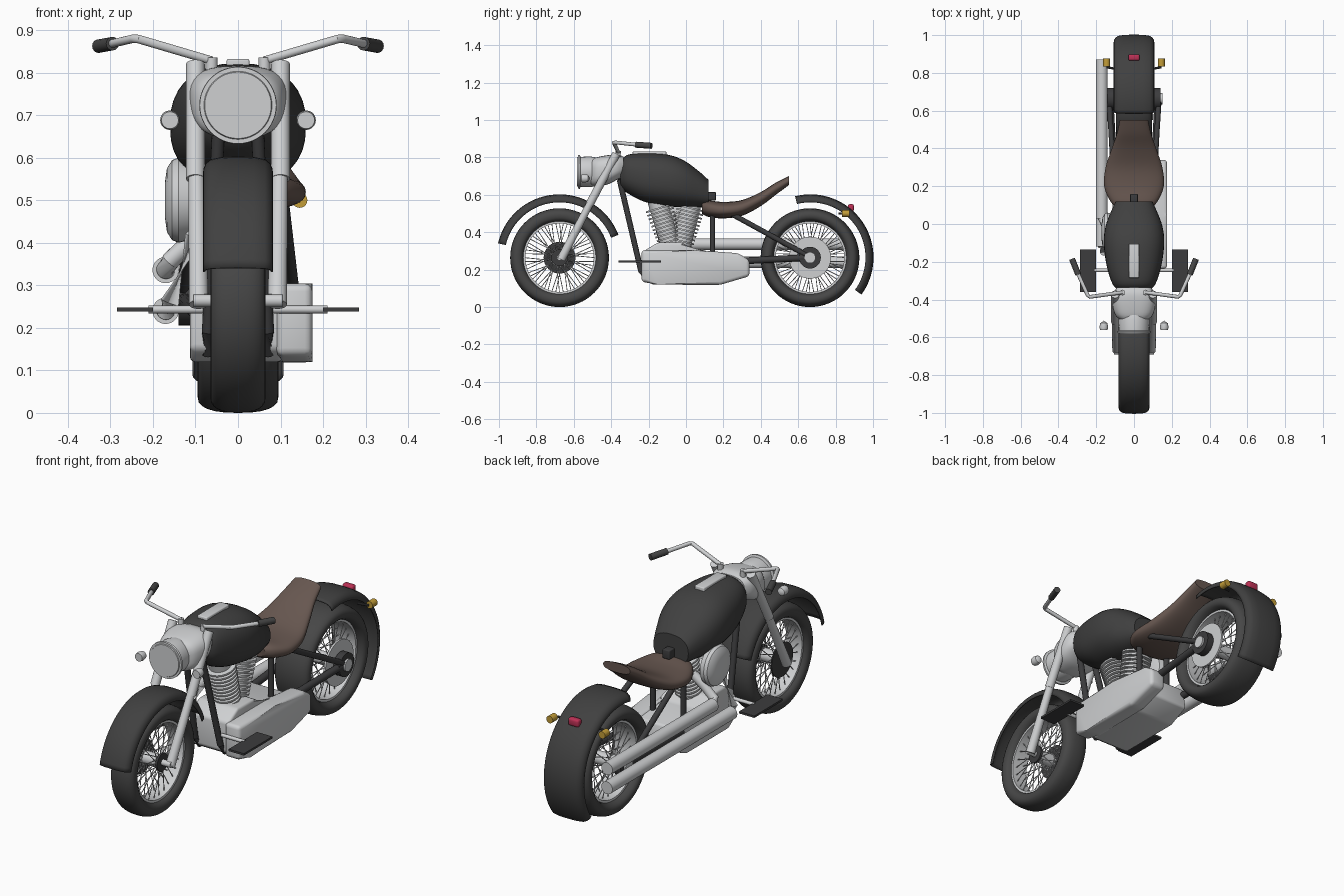
import bpy, bmesh, math
from mathutils import Vector

if "Cube" in bpy.data.objects:
    bpy.data.objects.remove(bpy.data.objects["Cube"])


def mat(name, rgb):
    m = bpy.data.materials.new(name)
    m.diffuse_color = (*rgb, 1)
    m.use_nodes = True
    m.node_tree.nodes["Principled BSDF"].inputs["Base Color"].default_value = m.diffuse_color
    return m


BLACK = mat("black_paint", (0.052, 0.052, 0.052))
RUBBER = mat("rubber", (0.062, 0.062, 0.062))
FRAME = mat("dark_frame", (0.045, 0.045, 0.047))
CHROME = mat("chrome", (0.62, 0.63, 0.64))
LEATHER = mat("brown_leather", (0.135, 0.095, 0.08))
RED = mat("red_lens", (0.5, 0.03, 0.09))
AMBER = mat("amber_lens", (0.55, 0.34, 0.04))


def finish(name, bm, m, angle=35):
    bmesh.ops.remove_doubles(bm, verts=bm.verts, dist=1e-5)
    bmesh.ops.recalc_face_normals(bm, faces=bm.faces)
    me = bpy.data.meshes.new(name)
    bm.to_mesh(me)
    bm.free()
    ob = bpy.data.objects.new(name, me)
    bpy.context.collection.objects.link(ob)
    me.materials.append(m)
    bpy.context.view_layer.objects.active = ob
    ob.select_set(True)
    bpy.ops.object.shade_smooth_by_angle(angle=math.radians(angle))
    ob.select_set(False)
    return ob


def skin(bm, rings, around=True, along=False, caps=False):
    """Bridge rows of points with quads."""
    vs = [[bm.verts.new(p) for p in r] for r in rings]
    n, k = len(vs), len(vs[0])
    for i in range(n if along else n - 1):
        for j in range(k if around else k - 1):
            a, b = vs[i], vs[(i + 1) % n]
            bm.faces.new((a[j], a[(j + 1) % k], b[(j + 1) % k], b[j]))
    if caps:
        bm.faces.new(vs[0])
        bm.faces.new(vs[-1])


def tube(bm, pts, r, seg=16, r2=None):
    pts = [Vector(p) for p in pts]
    rings = []
    for i, p in enumerate(pts):
        d = (pts[min(i + 1, len(pts) - 1)] - pts[max(i - 1, 0)]).normalized()
        u = d.cross(Vector((0, 0, 1)) if abs(d.z) < 0.9 else Vector((1, 0, 0))).normalized()
        v = d.cross(u)
        rr = r if r2 is None or i == 0 else r2
        rings.append([p + (u * math.cos(t) + v * math.sin(t)) * rr
                      for t in [2 * math.pi * j / seg for j in range(seg)]])
    skin(bm, rings, caps=True)


def rod(name, pts, r, m, seg=16, r2=None):
    bm = bmesh.new()
    tube(bm, pts, r, seg, r2)
    return finish(name, bm, m)


def lathe(name, prof, centre, axis, m, seg=48, closed=False):
    """Turn (axial, radius) points about the x or y axis."""
    bm = bmesh.new()
    rings = []
    for a, r in prof:
        r = max(r, 1e-7)
        ring = []
        for j in range(seg):
            t = 2 * math.pi * j / seg
            c, s = r * math.cos(t), r * math.sin(t)
            ring.append(Vector(centre) + Vector((a, c, s) if axis == "x" else (c, a, s)))
        rings.append(ring)
    skin(bm, rings, along=closed)
    return finish(name, bm, m)


def loft(name, secs, m, e=2.4, seg=36, sub=4):
    """Smooth body along y from sections (y, half width, top, bottom)."""
    fine = []
    for i in range(len(secs) - 1):
        q = [secs[max(i - 1, 0)], secs[i], secs[i + 1], secs[min(i + 2, len(secs) - 1)]]
        for k in range(sub):
            t = k / sub
            fine.append([0.5 * (2 * b + (c - a) * t + (2 * a - 5 * b + 4 * c - d) * t * t
                                + (3 * b - a - 3 * c + d) * t ** 3) for a, b, c, d in zip(*q)])
    fine.append(secs[-1])
    sp = lambda v: math.copysign(abs(v) ** (2 / e), v)
    rings = [[(w * sp(math.cos(t)), y, (a + b) / 2 + (a - b) / 2 * sp(math.sin(t)))
              for t in [2 * math.pi * j / seg for j in range(seg)]] for y, w, a, b in fine]
    bm = bmesh.new()
    skin(bm, rings, caps=True)
    return finish(name, bm, m, 40)


def prism(name, poly, x0, x1, m, bevel=0.0):
    """Extrude a (y, z) outline along x."""
    bm = bmesh.new()
    skin(bm, [[(x, y, z) for y, z in poly] for x in (x0, x1)], caps=True)
    if bevel:
        bmesh.ops.bevel(bm, geom=bm.edges[:], offset=bevel, segments=3, profile=0.5, affect="EDGES")
    return finish(name, bm, m)


def box(name, x0, x1, y0, y1, z0, z1, m, bevel=0.0):
    return prism(name, [(y0, z0), (y1, z0), (y1, z1), (y0, z1)], x0, x1, m, bevel)


# Wheels: tyre, rim, hub and laced spokes
for label, cy, w in (("front", -0.676, 0.065), ("rear", 0.663, 0.095)):
    c = (0, cy, 0.264)
    sp = lambda v: math.copysign(abs(v) ** 0.8, v)
    prof = [(w * sp(math.cos(t)), 0.226 + 0.038 * sp(math.sin(t)))
            for t in [2 * math.pi * j / 24 for j in range(24)]]
    lathe(label + "_tyre", prof, c, "x", RUBBER, 64, True)
    h = w * 0.65
    lathe(label + "_rim", [(-h, 0.183), (-h, 0.2), (h, 0.2), (h, 0.183)], c, "x", CHROME, 64, True)
    rod(label + "_hub", [(-w * 0.8, cy, 0.264), (w * 0.8, cy, 0.264)], 0.032, CHROME, 24)
    bm = bmesh.new()
    for i in range(56):
        a = 2 * math.pi * i / 56
        b = a + (0.55 if i % 4 < 2 else -0.55)
        x = w * (0.6 if i % 2 else -0.6)
        tube(bm, [(x, cy + 0.03 * math.cos(b), 0.264 + 0.03 * math.sin(b)),
                  (x * 0.5, cy + 0.188 * math.cos(a), 0.264 + 0.188 * math.sin(a))], 0.0022, 5)
    finish(label + "_spokes", bm, CHROME)
rod("front_axle", [(-0.105, -0.676, 0.264), (0.105, -0.676, 0.264)], 0.015, CHROME)
rod("front_brake_disc", [(-0.062, -0.676, 0.264), (-0.056, -0.676, 0.264)], 0.085, FRAME, 40)
rod("front_hub_cap", [(0.045, -0.676, 0.264), (0.056, -0.676, 0.264)], 0.045, FRAME, 32)
rod("rear_brake_disc", [(0.09, 0.663, 0.264), (0.1, 0.663, 0.264)], 0.112, CHROME, 40)
rod("rear_axle", [(-0.15, 0.663, 0.264), (0.15, 0.663, 0.264)], 0.03, CHROME, 24)

# Fenders: curved shells over each wheel
for label, cy, w, a0, a1 in (("front", -0.676, 0.08, 21, 167), ("rear", 0.665, 0.105, -36, 104)):
    half = [(1, 0.295), (0.985, 0.308), (0.92, 0.32), (0.78, 0.329), (0.45, 0.334)]
    prof = [(-x, r) for x, r in half] + [(0, 0.335)] + [(x, r) for x, r in half[::-1]]
    bm = bmesh.new()
    rings = []
    for i in range(41):
        t = math.radians(a0 + (a1 - a0) * i / 40)
        rings.append([(x * w, cy + r * math.cos(t), 0.265 + r * math.sin(t)) for x, r in prof])
    skin(bm, rings, around=False)
    ob = finish(label + "_fender", bm, BLACK)
    s = ob.modifiers.new("thickness", "SOLIDIFY")
    s.thickness = 0.005
    s.offset = 0

# Tank, dash plate and seat
loft("fuel_tank", [(-0.35, 0.085, 0.775, 0.64), (-0.315, 0.115, 0.813, 0.61), (-0.22, 0.145, 0.822, 0.562),
                   (-0.1, 0.16, 0.815, 0.54), (-0.01, 0.15, 0.783, 0.533), (0.07, 0.12, 0.725, 0.533),
                   (0.12, 0.097, 0.68, 0.535)], BLACK)
box("dash_plate", -0.027, 0.027, -0.285, -0.105, 0.8, 0.832, CHROME, 0.005)
box("tank_latch", -0.02, 0.02, 0.11, 0.16, 0.57, 0.615, FRAME, 0.004)
loft("seat", [(0.085, 0.09, 0.565, 0.5), (0.12, 0.125, 0.57, 0.482), (0.2, 0.158, 0.562, 0.474),
              (0.3, 0.15, 0.572, 0.488), (0.4, 0.117, 0.615, 0.54), (0.48, 0.09, 0.665, 0.6),
              (0.55, 0.075, 0.7, 0.652)], LEATHER, 2.5)

# Headlight and nacelle
lathe("headlight", [(-0.582, 0), (-0.582, 0.078), (-0.578, 0.08), (-0.578, 0.09), (-0.568, 0.091),
                    (-0.564, 0.08), (-0.51, 0.082), (-0.45, 0.07), (-0.4, 0.04), (-0.38, 0)],
      (0, 0, 0.723), "y", CHROME)
loft("nacelle", [(-0.51, 0.07, 0.785, 0.65), (-0.48, 0.1, 0.8, 0.645), (-0.42, 0.115, 0.812, 0.655),
                 (-0.37, 0.11, 0.815, 0.68), (-0.335, 0.09, 0.805, 0.7)], CHROME, 2.8)

# Parts on both sides
for side, s in (("left", -1), ("right", 1)):
    X = lambda x, y, z: (s * x, y, z)
    rod(side + "_fork_upper", [X(0.1, -0.372, 0.82), X(0.1, -0.515, 0.55)], 0.022, CHROME, 24)
    rod(side + "_fork_lower", [X(0.098, -0.51, 0.56), X(0.092, -0.668, 0.255)], 0.019, CHROME, 24, 0.023)
    rod(side + "_handlebar", [X(0.062, -0.362, 0.828), X(0.235, -0.386, 0.879), X(0.245, -0.378, 0.88),
                              X(0.3, -0.255, 0.867)], 0.01, CHROME)
    rod(side + "_grip", [X(0.295, -0.268, 0.868), X(0.328, -0.185, 0.862)], 0.016, RUBBER)
    rod(side + "_riser", [X(0.062, -0.365, 0.79), X(0.062, -0.362, 0.835)], 0.014, CHROME)
    lathe(side + "_front_indicator", [(-0.56, 0), (-0.56, 0.02), (-0.545, 0.023), (-0.525, 0.019), (-0.512, 0)],
          X(0.16, 0, 0.688), "y", CHROME, 20)
    # Footboards
    box(side + "_footboard", *sorted((s * 0.2, s * 0.285)), -0.36, -0.135, 0.238, 0.248, FRAME)
    rod(side + "_footboard_arm", [X(0.07, -0.245, 0.243), X(0.21, -0.245, 0.243)], 0.009, CHROME)
    # Frame tubes
    rod(side + "_down_tube", [X(0.045, -0.355, 0.68), X(0.07, -0.24, 0.19), X(0.07, -0.2, 0.14)], 0.015, FRAME)
    rod(side + "_seat_post", [X(0.085, 0.142, 0.26), X(0.085, 0.142, 0.52)], 0.014, FRAME)
    rod(side + "_seat_stay", [X(0.105, 0.23, 0.505), X(0.132, 0.655, 0.272)], 0.014, FRAME)
    rod(side + "_swingarm", [X(0.1, 0.18, 0.24), X(0.127, 0.66, 0.265)], 0.018, FRAME)
    rod(side + "_axle_boss", [X(0.105, 0.663, 0.264), X(0.14, 0.663, 0.264)], 0.058, FRAME, 32)
    # Rear indicators
    rod(side + "_rear_indicator", [X(0.145, 0.835, 0.5), X(0.145, 0.875, 0.5)], 0.018, AMBER, 20)
    rod(side + "_indicator_stalk", [X(0.09, 0.82, 0.5), X(0.145, 0.83, 0.5)], 0.006, FRAME, 10)
box("tail_light", -0.03, 0.03, 0.865, 0.898, 0.512, 0.55, RED, 0.01)
rod("backbone_tube", [(0, -0.36, 0.7), (0, 0.0, 0.58), (0, 0.25, 0.5)], 0.02, FRAME)

# Engine: crankcase, finned cylinders, side cover
prism("crankcase", [(-0.225, 0.15), (-0.18, 0.12), (0.15, 0.12), (0.26, 0.17), (0.24, 0.28), (0.05, 0.3),
                    (-0.02, 0.345), (-0.15, 0.345), (-0.225, 0.3)], -0.113, 0.105, CHROME, 0.012)
prism("primary_cover", [(-0.238, 0.135), (-0.15, 0.12), (0.18, 0.118), (0.34, 0.165), (0.34, 0.25),
                        (0.28, 0.288), (0.05, 0.304), (-0.238, 0.304)], 0.09, 0.175, CHROME, 0.018)
for label, a, b in (("front", (0, -0.075, 0.31), (0, -0.155, 0.57)), ("rear", (0, -0.03, 0.31), (0, 0.035, 0.57))):
    a, b = Vector(a), Vector(b)
    rod(label + "_cylinder", [a, b], 0.052, CHROME, 28)
    bm = bmesh.new()
    for i in range(10):
        p = a.lerp(b, 0.14 + 0.076 * i)
        tube(bm, [p, p + (b - a).normalized() * 0.009], 0.064 + 0.0012 * i, 28)
    finish(label + "_cylinder_fins", bm, CHROME)

# Air cleaner on the left
lathe("air_cleaner", [(-0.172, 0), (-0.172, 0.04), (-0.167, 0.075), (-0.155, 0.094), (-0.14, 0.1),
                      (-0.115, 0.094), (-0.105, 0.07), (-0.105, 0)], (0, -0.04, 0.5), "x", CHROME, 40)
rod("air_cleaner_neck", [(-0.12, -0.04, 0.48), (0, -0.04, 0.48)], 0.03, CHROME)

# Exhaust pipes on the left
for label, z, y, hy in (("upper", 0.336, 0.03, 0.02), ("lower", 0.24, -0.12, -0.13)):
    rod(label + "_exhaust", [(-0.17, y, z), (-0.17, 0.87, z)], 0.031, CHROME, 28)
    rod(label + "_exhaust_header", [(-0.05, hy, 0.46), (-0.105, hy - 0.01, 0.41), (-0.16, y - 0.025, z + 0.02),
                                    (-0.17, y, z), (-0.17, y + 0.04, z)], 0.022, CHROME, 20)
